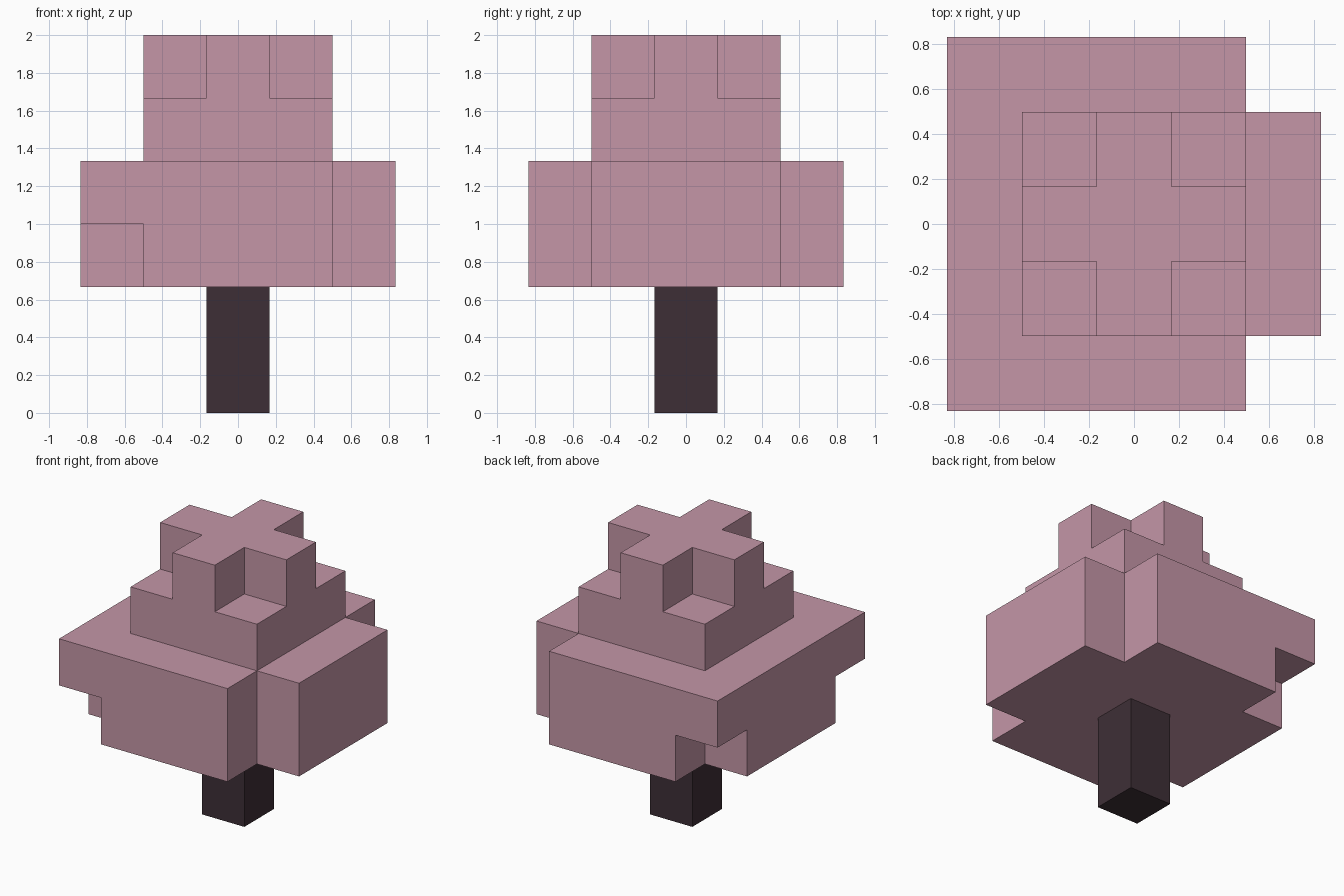
import bpy
import bmesh
from mathutils import Vector

if "Cube" in bpy.data.objects:
    bpy.data.objects.remove(bpy.data.objects["Cube"], do_unlink=True)

UNIT = 1 / 3  # edge of one block


def make_material(name, color):
    mat = bpy.data.materials.new(name)
    mat.use_nodes = True
    mat.diffuse_color = color
    mat.node_tree.nodes["Principled BSDF"].inputs["Base Color"].default_value = color
    return mat


def block_object(name, cells, mat):
    """Join unit blocks into one closed shell, keeping only outer faces."""
    bm = bmesh.new()
    for cell in cells:
        centre = Vector(cell) + Vector((0, 0, 0.5))
        for axis in range(3):
            for sign in (-1, 1):
                normal = Vector((0, 0, 0))
                normal[axis] = sign
                if tuple(int(c) for c in Vector(cell) + normal) in cells:
                    continue
                u = Vector((0, 0, 0))
                u[(axis + 1) % 3] = 0.5
                v = normal.cross(u)
                mid = centre + normal * 0.5
                corners = (mid - u - v, mid + u - v, mid + u + v, mid - u + v)
                bm.faces.new([bm.verts.new(p * UNIT) for p in corners])
    bmesh.ops.remove_doubles(bm, verts=bm.verts[:], dist=0.001)
    bmesh.ops.dissolve_limit(bm, angle_limit=0.01, verts=bm.verts[:], edges=bm.edges[:])
    mesh = bpy.data.meshes.new(name)
    bm.to_mesh(mesh)
    bm.free()
    mesh.materials.append(mat)
    obj = bpy.data.objects.new(name, mesh)
    bpy.context.collection.objects.link(obj)
    return obj


def is_leaf(x, y, z):
    corner = abs(x) == 2 and abs(y) == 2
    if z == 2:                       # wide lower layer, all corners cut
        return not corner
    if z == 3:                       # wide upper layer, two corners kept
        return not (corner and x > 0)
    if z == 4:                       # square shoulder
        return max(abs(x), abs(y)) <= 1
    return abs(x) + abs(y) <= 1      # cross-shaped crown


pink = make_material("blossom pink", (0.555, 0.307, 0.388, 1))
bark = make_material("dark bark", (0.048, 0.028, 0.037, 1))

# Trunk
block_object("trunk", {(0, 0, z) for z in range(2)}, bark)

# Foliage
span = range(-2, 3)
leaves = {(x, y, z) for x in span for y in span for z in range(2, 6) if is_leaf(x, y, z)}
block_object("foliage", leaves, pink)
